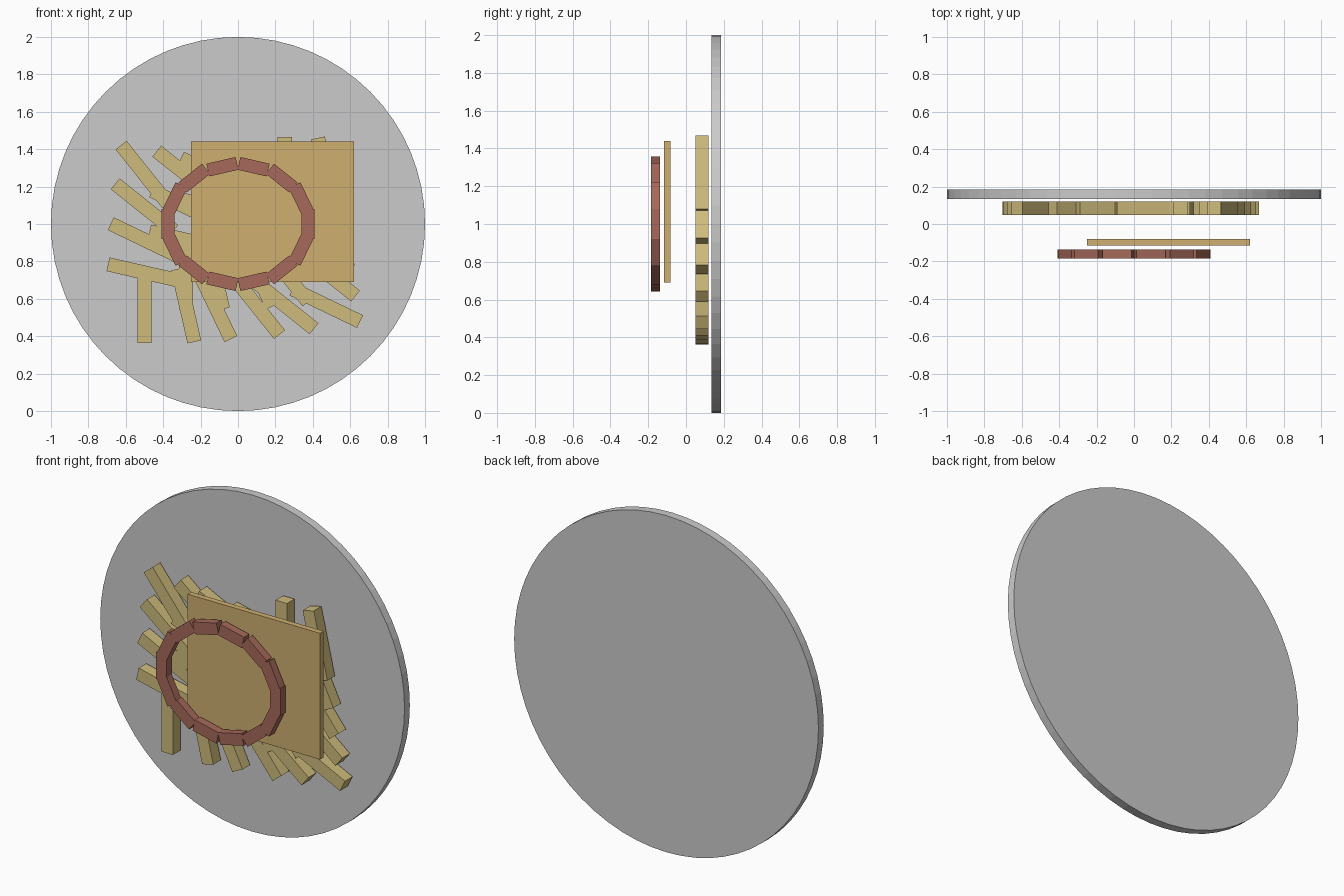
import bpy
from math import cos, sin, pi, radians

if "Cube" in bpy.data.objects:
    bpy.data.objects.remove(bpy.data.objects["Cube"])


def material(name, rgb):
    m = bpy.data.materials.new(name)
    m.diffuse_color = (*rgb, 1)
    m.use_nodes = True
    m.node_tree.nodes["Principled BSDF"].inputs["Base Color"].default_value = m.diffuse_color
    return m


def box(name, loc, size, mat, tilt=0.0):
    """Box with its long axis turned by tilt in the front (xz) plane."""
    bpy.ops.mesh.primitive_cube_add(size=1, location=loc, rotation=(0, -tilt, 0))
    ob = bpy.context.object
    ob.name = name
    ob.scale = size
    ob.data.materials.append(mat)
    return ob


straw = material("straw", (0.62, 0.50, 0.20))
ochre = material("ochre", (0.62, 0.43, 0.16))
brick = material("brick", (0.38, 0.14, 0.10))

# round backing disc
bpy.ops.mesh.primitive_cylinder_add(vertices=64, radius=1, depth=0.05,
                                    location=(0, 0.16, 1), rotation=(pi / 2, 0, 0))
bpy.context.object.name = "backing_disc"

# grid of short bars, each turned a seventh of a right angle further
for row in range(5):
    for col in range(6):
        x = -0.50 + 0.375 * (col // 2) + 0.222 * (col % 2)
        z = 0.565 + 0.175 * row
        tilt = pi / 2 + ((6 * row + col) % 7) * pi / 14
        box(f"bar_{row}_{col}", (x, 0.0845, z), (0.40, 0.071, 0.075), straw, tilt)

# flat panel in front of the bars
box("panel", (0.185, -0.0985, 1.065), (0.87, 0.034, 0.75), ochre)

# oval ring of fourteen blocks
for i in range(14):
    a = 2 * pi * i / 14
    box(f"ring_block_{i}", (0.374 * cos(a), -0.161, 1 + 0.314 * sin(a)),
        (0.16, 0.048, 0.07), brick, a + pi / 2)
